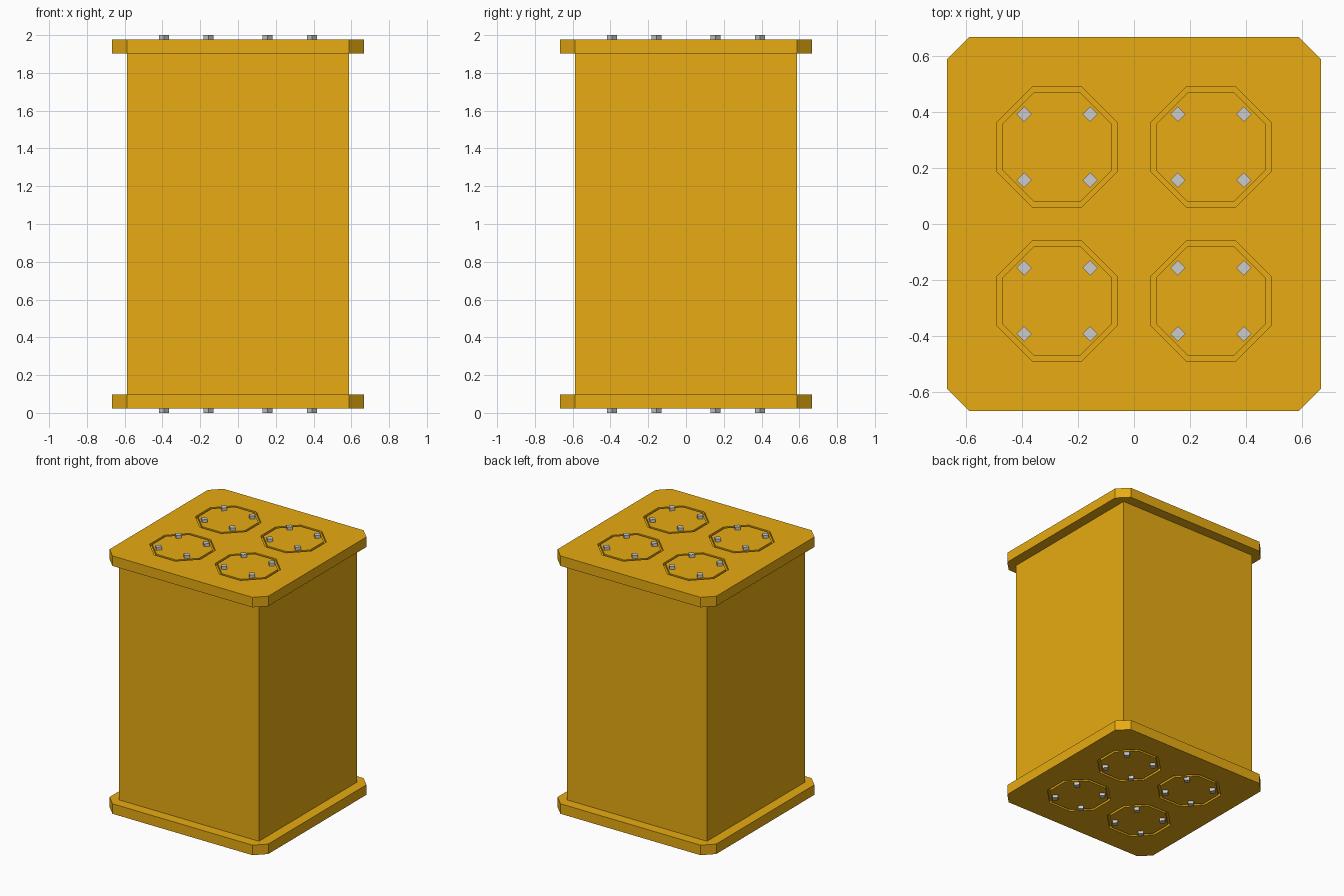
import bpy, bmesh, math

if "Cube" in bpy.data.objects:
    bpy.data.objects.remove(bpy.data.objects["Cube"])

CELLS = [(x, y) for x in (-0.274, 0.274) for y in (-0.274, 0.274)]
PLATE_IN, PLATE_OUT, GROOVE = 1.902, 1.978, 0.02
T = math.tan(math.pi / 8)

yellow = bpy.data.materials.new("yellow_paint")
yellow.diffuse_color = (0.80, 0.41, 0.006, 1)
yellow.use_nodes = True
yellow.node_tree.nodes["Principled BSDF"].inputs["Base Color"].default_value = yellow.diffuse_color


def eight_sided(half, flat):
    """Square outline with cut corners; flat is half the length of each side."""
    quarter = [(half, -flat), (half, flat)]
    pts = []
    for _ in range(4):
        pts += quarter
        quarter = [(-y, x) for x, y in quarter]
    return pts


def prisms(name, outline, centres, z0, z1, mat=None):
    """One object holding an upright prism of the outline at every centre."""
    bm = bmesh.new()
    for cx, cy in centres:
        rings = [[bm.verts.new((cx + x, cy + y, z)) for x, y in outline]
                 for z in sorted((z0, z1))]
        low, high = rings
        bm.faces.new(low[::-1])
        bm.faces.new(high)
        n = len(outline)
        for i in range(n):
            j = (i + 1) % n
            bm.faces.new((low[i], low[j], high[j], high[i]))
    mesh = bpy.data.meshes.new(name)
    bm.to_mesh(mesh)
    bm.free()
    ob = bpy.data.objects.new(name, mesh)
    bpy.context.collection.objects.link(ob)
    if mat:
        mesh.materials.append(mat)
    return ob


# Square body between the plates
b = 0.588
prisms("body", [(b, -b), (b, b), (-b, b), (-b, -b)], [(0, 0)],
       2 - PLATE_IN, PLATE_IN, yellow)

d = 0.027
diamond = [(d, 0), (0, d), (-d, 0), (0, -d)]
bolt_spots = [(cx + dx, cy + dy) for cx, cy in CELLS
              for dx in (-0.1175, 0.1175) for dy in (-0.1175, 0.1175)]

for end, side in (("top", 1), ("bottom", -1)):
    def level(z):
        return 1 + side * (z - 1)

    # Cut-corner end plate with four octagonal pockets
    plate = prisms(end + "_plate", eight_sided(0.666, 0.588), [(0, 0)],
                   level(PLATE_IN), level(PLATE_OUT), yellow)
    cutter = prisms(end + "_pocket_cutter", eight_sided(0.2135, 0.2135 * T), CELLS,
                    level(PLATE_OUT - GROOVE), level(PLATE_OUT + 0.05), yellow)
    cutter.hide_render = True
    cutter.hide_set(True)
    cut = plate.modifiers.new("pockets", 'BOOLEAN')
    cut.operation = 'DIFFERENCE'
    cut.solver = 'EXACT'
    cut.object = cutter

    # Lids fill the pockets, leaving a thin groove around each
    prisms(end + "_lids", eight_sided(0.196, 0.196 * T), CELLS,
           level(PLATE_OUT - GROOVE), level(PLATE_OUT), yellow)

    # Four small square studs on each lid
    prisms(end + "_studs", diamond, bolt_spots, level(PLATE_OUT), level(2.0))
